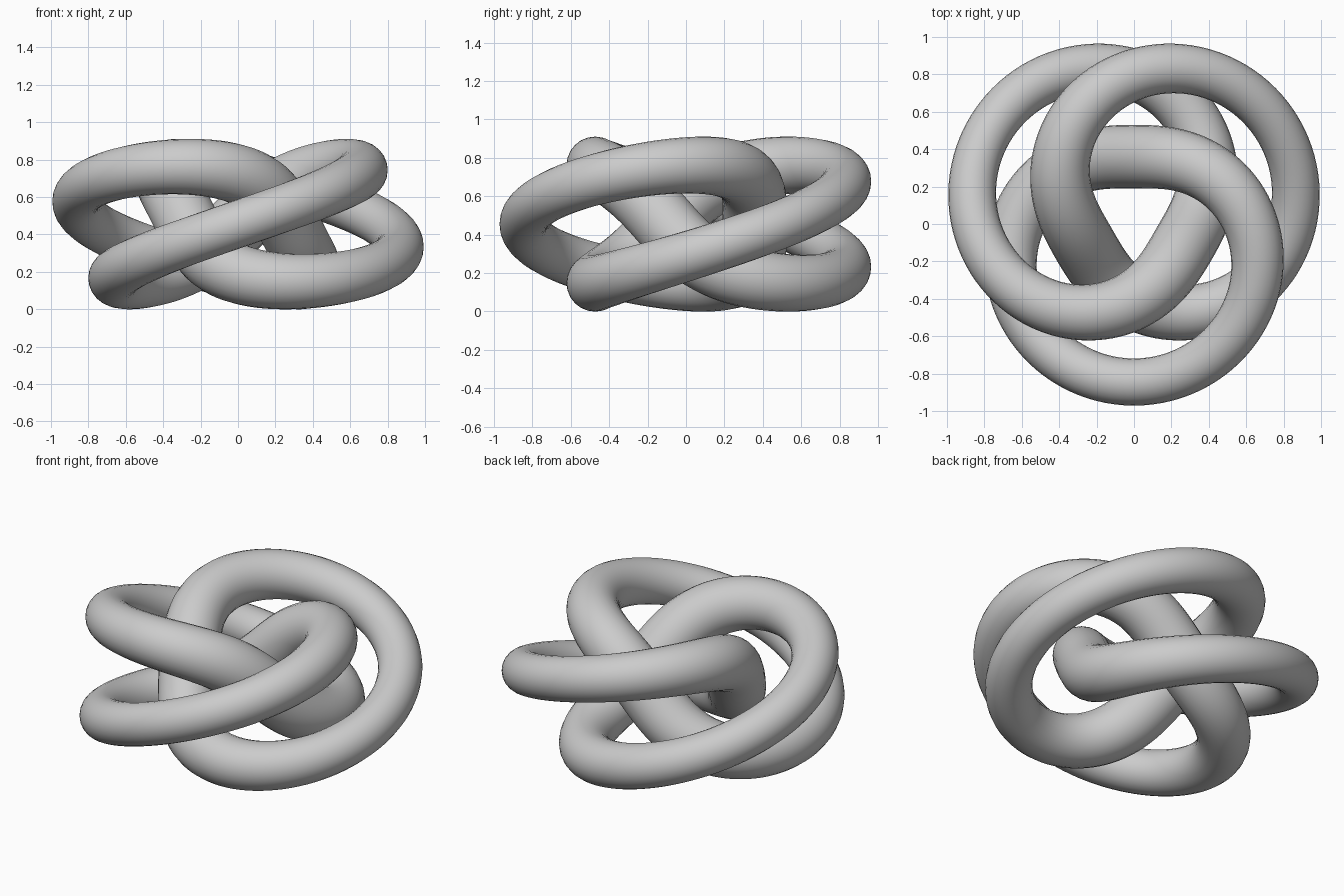
import bpy
from math import sin, cos, tau, radians

cube = bpy.data.objects.get("Cube")
if cube:
    bpy.data.objects.remove(cube, do_unlink=True)

grey = bpy.data.materials.new("plain_grey")
grey.use_nodes = True
colour = (0.6, 0.6, 0.6, 1)
grey.diffuse_color = colour
grey.node_tree.nodes["Principled BSDF"].inputs["Base Color"].default_value = colour

MAJOR, MINOR, RISE = 0.6025, 0.2925, 0.307   # path winding once around a torus
CENTRE_Y, CENTRE_Z = 0.05, 0.455
STEPS = 128


def ring(name, start):
    """Closed round tube, thinner on the outside of the torus than the inside."""
    curve = bpy.data.curves.new(name + "_path", "CURVE")
    curve.dimensions = "3D"
    curve.twist_mode = "Z_UP"
    curve.bevel_depth = 1.0
    curve.bevel_resolution = 10
    spline = curve.splines.new("POLY")
    spline.points.add(STEPS - 1)
    spline.use_cyclic_u = True
    for i, point in enumerate(spline.points):
        a = tau * i / STEPS
        reach = MAJOR + MINOR * cos(a)
        point.co = (reach * cos(start + a), CENTRE_Y + reach * sin(start + a),
                    CENTRE_Z + RISE * sin(a), 1)
        point.radius = 0.148 - 0.022 * cos(a)

    # Turn the swept path into a smooth mesh
    path = bpy.data.objects.new(name + "_path", curve)
    bpy.context.collection.objects.link(path)
    graph = bpy.context.evaluated_depsgraph_get()
    mesh = bpy.data.meshes.new_from_object(path.evaluated_get(graph))
    bpy.data.objects.remove(path, do_unlink=True)
    mesh.name = name
    mesh.materials.clear()
    mesh.materials.append(grey)
    for face in mesh.polygons:
        face.use_smooth = True
        face.material_index = 0
    bpy.context.collection.objects.link(bpy.data.objects.new(name, mesh))


# Three interlinked rings, a third of a turn apart
for name, angle in (("front_ring", -90), ("left_ring", 30), ("right_ring", 150)):
    ring(name, radians(angle))
